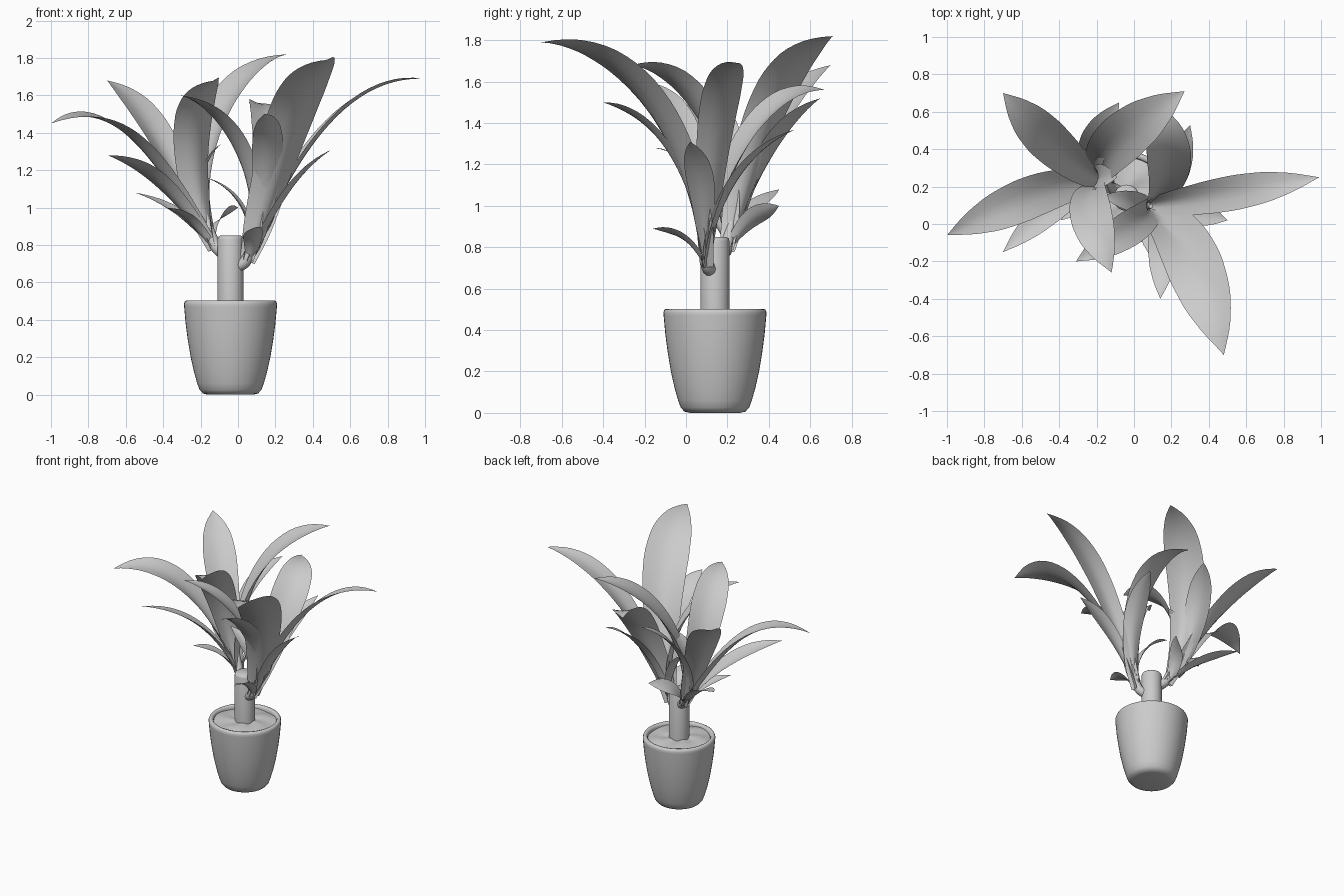
import bpy, bmesh, math
from mathutils import Vector

if "Cube" in bpy.data.objects:
    bpy.data.objects.remove(bpy.data.objects["Cube"])

CX, CY = -0.04, 0.14      # pot axis


def finish(name, bm, angle=50):
    me = bpy.data.meshes.new(name)
    bm.to_mesh(me)
    bm.free()
    ob = bpy.data.objects.new(name, me)
    bpy.context.collection.objects.link(ob)
    bpy.ops.object.select_all(action='DESELECT')
    ob.select_set(True)
    bpy.context.view_layer.objects.active = ob
    bpy.ops.object.shade_smooth_by_angle(angle=math.radians(angle))
    return ob


def lathe(name, profile, n=48, wobble=None):
    """Revolve (radius, z) points about the pot axis."""
    bm = bmesh.new()
    rings = []
    for r, z in profile:
        if r == 0:
            rings.append([bm.verts.new((CX, CY, z))] * n)
            continue
        ring = []
        for i in range(n):
            a = 2 * math.pi * i / n
            dz = wobble(r, a) if wobble else 0
            ring.append(bm.verts.new((CX + r * math.cos(a), CY + r * math.sin(a), z + dz)))
        rings.append(ring)
    for a, b in zip(rings, rings[1:]):
        for i in range(n):
            j = (i + 1) % n
            bm.faces.new(list(dict.fromkeys([a[i], a[j], b[j], b[i]])))
    bmesh.ops.recalc_face_normals(bm, faces=bm.faces)
    return finish(name, bm)


# Pot with rolled lip and a short inner wall
lathe("pot", [(0, 0), (0.12, 0), (0.147, 0.006), (0.165, 0.025), (0.178, 0.06), (0.195, 0.12),
              (0.213, 0.2), (0.228, 0.29), (0.24, 0.38), (0.248, 0.47), (0.249, 0.485),
              (0.244, 0.499), (0.235, 0.503), (0.222, 0.5), (0.216, 0.49), (0.214, 0.465)])

# Slightly uneven soil
lathe("soil", [(0, 0.49), (0.06, 0.491), (0.11, 0.491), (0.16, 0.489), (0.216, 0.478)], 48,
      lambda r, a: 0.005 * math.sin(5 * a + 20 * r))

# Trunk with a rounded cut top
lathe("trunk", [(0.07, 0.47), (0.07, 0.83), (0.066, 0.843), (0.056, 0.85), (0, 0.85)], 32)


# Branch stubs that carry the leaf rosettes
def stub(name, pts):
    cu = bpy.data.curves.new(name, 'CURVE')
    cu.dimensions = '3D'
    cu.bevel_depth = 1
    cu.bevel_resolution = 3
    cu.resolution_u = 5
    cu.use_fill_caps = True
    sp = cu.splines.new('NURBS')
    sp.points.add(len(pts) - 1)
    for p, (x, y, z, r) in zip(sp.points, pts):
        p.co = (x, y, z, 1)
        p.radius = r
    sp.use_endpoint_u = True
    sp.order_u = 3
    ob = bpy.data.objects.new(name, cu)
    bpy.context.collection.objects.link(ob)


stub("right_branch", [(0.0, 0.12, 0.69, 0.035), (0.035, 0.105, 0.7, 0.032), (0.06, 0.095, 0.75, 0.03), (0.09, 0.095, 0.9, 0.012)])
stub("left_branch", [(-0.08, 0.17, 0.76, 0.035), (-0.115, 0.19, 0.78, 0.032), (-0.14, 0.205, 0.84, 0.03), (-0.18, 0.23, 0.98, 0.012)])

# Blade half-width along its length, as a share of the widest point
WIDTH = [(0, 0.25), (0.12, 0.5), (0.3, 0.74), (0.5, 0.94), (0.64, 1), (0.78, 0.88), (0.9, 0.53), (1, 0)]


def width_at(t):
    for (a, u), (b, v) in zip(WIDTH, WIDTH[1:]):
        if t <= b:
            return u + (v - u) * (t - a) / (b - a)
    return 0


def leaf(name, base, centre, tip, width, lift=-0.07, bend=0, roll=0, nl=26, nw=6):
    base, tip = Vector(base), Vector(tip)
    rise = tip.z - base.z
    k = min(1, max(0, rise / 0.75))
    root = base.lerp(Vector((*centre, base.z)), k)
    out = Vector((tip.x - root.x, tip.y - root.y, 0))
    across = out.normalized().cross(Vector((0, 0, 1)))
    p1 = root + out * (0.07 + 0.14 * (1 - k))
    p1.z = base.z + rise * 0.45
    p2 = root + out * 0.41 + across * bend
    p2.z = tip.z + lift
    bm = bmesh.new()
    rows = []
    for i in range(nl + 1):
        t = i / nl
        s = 1 - t
        p = base * s**3 + p1 * 3 * s * s * t + p2 * 3 * s * t * t + tip * t**3
        d = ((p1 - base) * s * s + (p2 - p1) * 2 * s * t + (tip - p2) * t * t).normalized()
        flat = (across - d * across.dot(d)).normalized()
        lean = roll * t
        side = flat * math.cos(lean) + flat.cross(d) * math.sin(lean)
        up = side.cross(d)
        w = width / 2 * (width_at(max(0, t - 0.03)) + width_at(t) + width_at(min(1, t + 0.03))) / 3
        cup = 0.65 * (1 - t) ** 2 + 0.15      # channelled at the base, flatter at the tip
        if i == nl:
            rows.append([bm.verts.new(p)] * (nw + 1))
            continue
        row = []
        for j in range(nw + 1):
            u = 2 * j / nw - 1
            row.append(bm.verts.new(p + side * (u * w) + up * (cup * w * (abs(u) ** 1.5 - 0.3))))
        rows.append(row)
    for a, b in zip(rows, rows[1:]):
        for j in range(nw):
            bm.faces.new(list(dict.fromkeys([a[j], a[j + 1], b[j + 1], b[j]])))
    finish(name, bm, 80)


# Rosettes: tip position, width, lift of the arch, sideways bend, roll
left = [((-0.70, 0.70, 1.68), 0.23, -0.10),
        ((0.27, 0.71, 1.82), 0.27, -0.04),
        ((-1.00, -0.06, 1.45), 0.23, 0.2, 0, 0.2),
        ((-0.70, -0.15, 1.28), 0.15, -0.04, 0, -0.2),
        ((-0.12, -0.26, 1.68), 0.24, 0.02, 0, -0.35),
        ((-0.08, 0.65, 1.52), 0.17, -0.10),
        ((-0.09, 0.25, 1.34), 0.13, -0.08),
        ((-0.55, 0.45, 1.08), 0.13, -0.06),
        ((-0.39, 0.02, 1.00), 0.11, -0.02),
        ((0.00, 0.45, 1.00), 0.11, -0.03, 0, 1.0)]
right = [((0.48, -0.70, 1.79), 0.31, 0.02, -0.06, -0.25),
         ((0.99, 0.25, 1.69), 0.19, 0.02, 0, 0.15),
         ((0.14, -0.40, 1.50), 0.17, -0.06, 0, -0.35),
         ((-0.31, -0.20, 1.60), 0.19, -0.06),
         ((0.06, 0.67, 1.56), 0.25, 0.06, 0.13, -0.3),
         ((0.30, 0.53, 1.37), 0.15, -0.1),
         ((0.50, 0.02, 1.31), 0.14, -0.12),
         ((0.08, -0.16, 0.89), 0.11, -0.01, 0, -0.4),
         ((-0.17, 0.15, 1.16), 0.11, -0.06)]
for side_name, base, centre, leaves in (("left", (-0.125, 0.2, 0.78), (-0.32, 0.29), left),
                                        ("right", (0.055, 0.095, 0.71), (0.19, 0.10), right)):
    for i, spec in enumerate(leaves):
        leaf(f"{side_name}_leaf_{i + 1}", base, centre, *spec)
